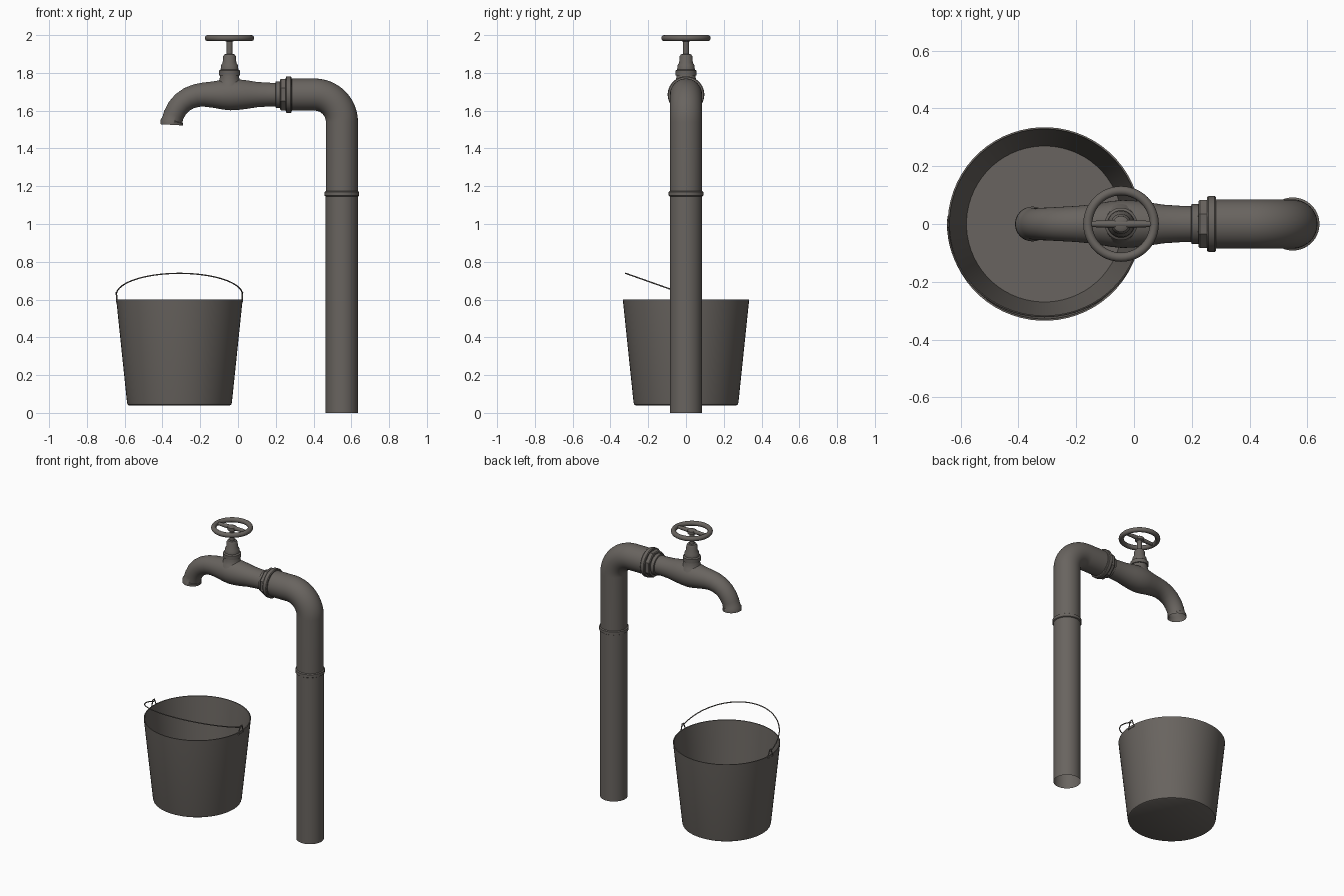
import bpy, bmesh, math
from mathutils import Vector

if "Cube" in bpy.data.objects:
    bpy.data.objects.remove(bpy.data.objects["Cube"])

metal = bpy.data.materials.new("dark grey metal")
metal.diffuse_color = (0.14, 0.127, 0.115, 1)
metal.use_nodes = True
metal.node_tree.nodes["Principled BSDF"].inputs["Base Color"].default_value = metal.diffuse_color


def finish(name, bm, angle=35):
    bmesh.ops.recalc_face_normals(bm, faces=bm.faces[:])
    me = bpy.data.meshes.new(name)
    bm.to_mesh(me)
    bm.free()
    me.materials.append(metal)
    ob = bpy.data.objects.new(name, me)
    bpy.context.collection.objects.link(ob)
    bpy.ops.object.select_all(action='DESELECT')
    ob.select_set(True)
    bpy.context.view_layer.objects.active = ob
    bpy.ops.object.shade_smooth_by_angle(angle=math.radians(angle))
    return ob


def sweep(name, pts, radii, sides=40, closed=False, turn=0.0, angle=35):
    """Tube of rings along a path, with a radius at every point; ends stay open."""
    pts = [Vector(p) for p in pts]
    n = len(pts)
    if not isinstance(radii, (list, tuple)):
        radii = [radii] * n
    bm = bmesh.new()
    rings, u = [], None
    for i, p in enumerate(pts):
        a = pts[(i - 1) % n] if closed or i > 0 else p
        b = pts[(i + 1) % n] if closed or i < n - 1 else p
        t = (b - a).normalized()
        if u is None:
            u = t.orthogonal()
        u = (u - t * u.dot(t)).normalized()
        v = t.cross(u)
        rings.append([bm.verts.new(p + radii[i] * (u * math.cos(w) + v * math.sin(w)))
                      for w in (2 * math.pi * k / sides + turn for k in range(sides))])
    for i in range(n if closed else n - 1):
        r, s = rings[i], rings[(i + 1) % n]
        for k in range(sides):
            bm.faces.new((r[k], r[(k + 1) % sides], s[(k + 1) % sides], s[k]))
    return finish(name, bm, angle)


def lathe(name, profile, origin, axis='Z', sides=48, angle=35):
    """Turn (radius, height) points about an axis; radius 0 closes an end."""
    bm = bmesh.new()
    rings = []
    for r, h in profile:
        ring = []
        for k in range(1 if r == 0 else sides):
            w = 2 * math.pi * (k + 0.5) / sides
            c, s = r * math.cos(w), r * math.sin(w)
            co = (c, s, h) if axis == 'Z' else (h, c, s)
            ring.append(bm.verts.new(Vector(origin) + Vector(co)))
        rings.append(ring)
    for a, b in zip(rings, rings[1:]):
        for k in range(sides):
            j = (k + 1) % sides
            f = [a[k % len(a)], a[j % len(a)], b[j % len(b)], b[k % len(b)]]
            bm.faces.new(list(dict.fromkeys(f)))
    return finish(name, bm, angle)


PX, TZ, VX = 0.55, 1.685, -0.045   # pipe x, tap axis height, valve x

# standing pipe, coupling ring and elbow
lathe("lower_pipe", [(0.086, 0), (0.086, 1.16)], (PX, 0, 0))
lathe("pipe_coupling", [(0.084, 1.145), (0.092, 1.15), (0.092, 1.17), (0.084, 1.175)], (PX, 0, 0))
R = 0.145
bend = [(PX - R + R * math.cos(a), 0, TZ - R + R * math.sin(a))
        for a in (math.pi / 2 * i / 16 for i in range(17))]
sweep("elbow_pipe", [(PX, 0, 1.15)] + bend + [(0.27, 0, TZ)], 0.085, 48)

# threaded joint: collar, nut and flange
lathe("joint_collar", [(0.06, 0.197), (0.070, 0.20), (0.070, 0.23)], (0, 0, TZ), 'X')
lathe("joint_nut", [(0.06, 0.222), (0.086, 0.223), (0.090, 0.228), (0.090, 0.252), (0.06, 0.255)],
      (0, 0, TZ), 'X', 8, 20)
lathe("joint_flange", [(0.07, 0.252), (0.093, 0.253), (0.097, 0.258), (0.097, 0.279),
                       (0.093, 0.284), (0.08, 0.285)], (0, 0, TZ), 'X')

# tap body, swelling under the valve and curving down to the mouth
body = [(0.21, TZ, .062), (0.16, TZ, .063), (0.10, TZ, .067), (0.05, TZ, .075), (0.0, TZ, .081),
        (-0.04, TZ, .083), (-0.08, TZ, .079), (-0.13, TZ, .070), (-0.18, TZ, .064),
        (-0.22, 1.680, .061), (-0.26, 1.666, .059), (-0.295, 1.643, .057), (-0.322, 1.612, .056),
        (-0.340, 1.578, .055), (-0.348, 1.55, .055), (-0.351, 1.543, .060), (-0.352, 1.525, .060),
        (-0.352, 1.525, .050), (-0.346, 1.56, .048), (-0.322, 1.60, .046)]
tap = sweep("tap_body", [(x, 0, z) for x, z, r in body[:17]], [r for x, z, r in body[:17]])

# valve bonnet and stem
lathe("valve_bonnet", [(0.078, 1.70), (0.068, 1.735), (0.058, 1.75), (0.052, 1.77), (0.050, 1.785),
                       (0.056, 1.786), (0.056, 1.812), (0.047, 1.818), (0.045, 1.84), (0.036, 1.855),
                       (0.035, 1.885), (0.028, 1.898), (0.015, 1.90)], (VX, 0, 0))
lathe("valve_stem", [(0.016, 1.89), (0.016, 1.965), (0.028, 1.97), (0.028, 1.99),
                     (0.018, 1.996), (0, 1.996)], (VX, 0, 0), sides=24)

# hand wheel and its crossbar
sweep("hand_wheel", [(VX + 0.115 * math.cos(a), 0.115 * math.sin(a), 1.984)
                     for a in (2 * math.pi * i / 48 for i in range(48))], 0.016, 16, True)
sweep("wheel_crossbar", [(VX + x, 0, 1.984) for x in (-0.112, -0.03, 0.03, 0.112)],
      [0.010, 0.014, 0.014, 0.010], 16)

# bucket: thin tapered shell with a floor
BX = -0.31
lathe("bucket", [(0, 0.04), (0.268, 0.04), (0.275, 0.044), (0.278, 0.055), (0.335, 0.60), (0.329, 0.60),
                 (0.270, 0.055), (0, 0.055)], (BX, 0, 0), sides=64)

# bucket ears: small wire triangles on each side
for side, label in ((-1, "left"), (1, "right")):
    x = BX + side * 0.334
    sweep(label + "_bucket_ear", [(x - side * 0.003, -0.028, 0.585), (x, -0.008, 0.638),
                                  (x, 0.008, 0.638), (x - side * 0.003, 0.028, 0.585)],
          0.004, 8, True)

# wire handle, tipped towards the front
tilt = math.atan2(0.113, 0.32)
wire = []
for i in range(41):
    a = math.pi * i / 40
    d = 0.339 * math.sin(a)
    wire.append((BX + 0.334 * math.cos(a), -d * math.cos(tilt), 0.626 + d * math.sin(tilt)))
sweep("bucket_handle", wire, 0.0035, 8)
